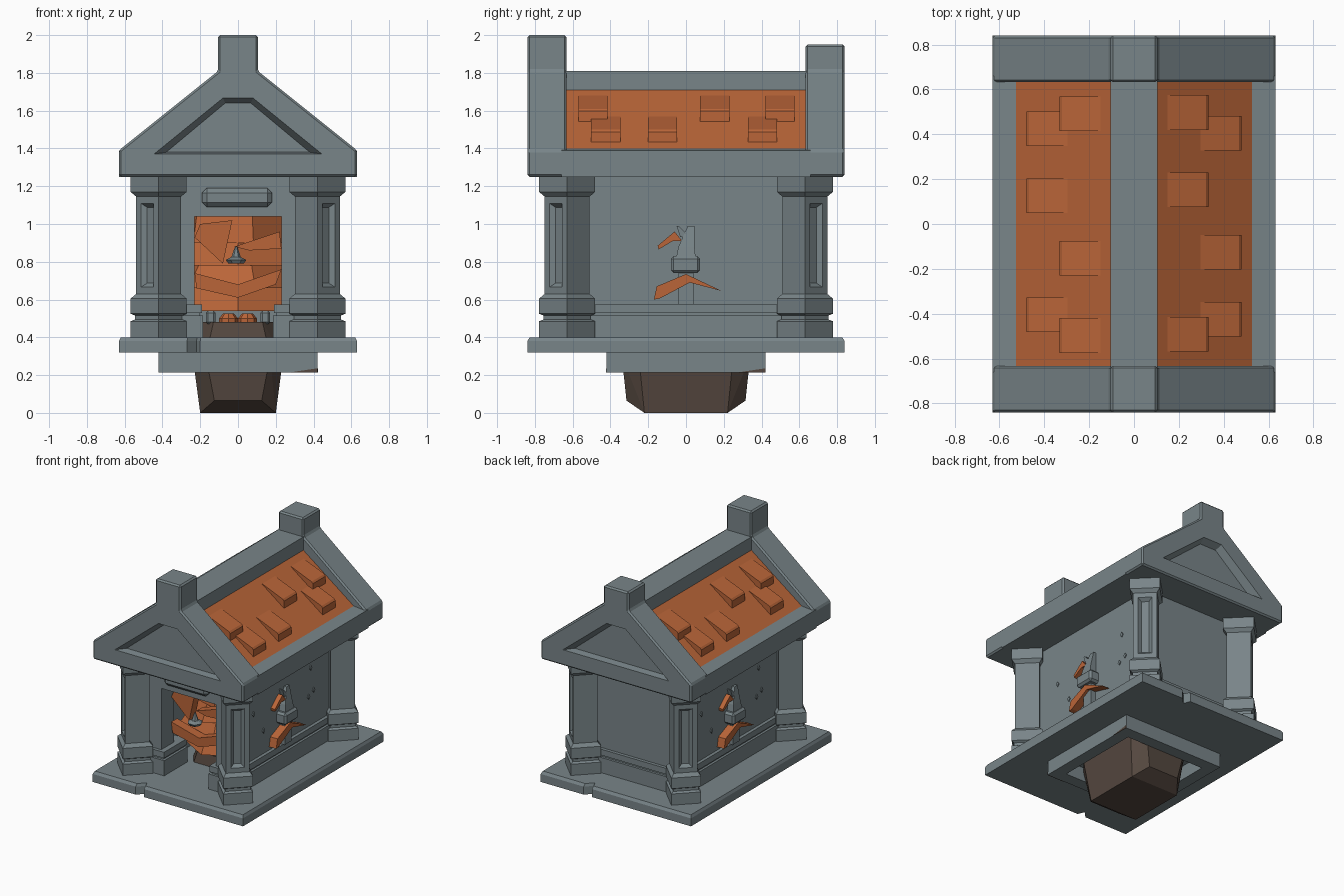
import bpy, bmesh, math
from mathutils import Vector

if "Cube" in bpy.data.objects:
    bpy.data.objects.remove(bpy.data.objects["Cube"])


def material(name, rgb):
    m = bpy.data.materials.new(name)
    m.use_nodes = True
    m.diffuse_color = (*rgb, 1)
    m.node_tree.nodes["Principled BSDF"].inputs["Base Color"].default_value = (*rgb, 1)
    return m


stone = material("blue grey stone", (0.19, 0.234, 0.249))
orange = material("burnt orange", (0.49, 0.13, 0.04))
brown = material("dark brown", (0.09, 0.064, 0.05))


def finish(name, bm, mats, bevel=0):
    bmesh.ops.recalc_face_normals(bm, faces=bm.faces)
    me = bpy.data.meshes.new(name)
    bm.to_mesh(me)
    bm.free()
    for m in mats:
        me.materials.append(m)
    ob = bpy.data.objects.new(name, me)
    bpy.context.collection.objects.link(ob)
    if bevel:
        mod = ob.modifiers.new("edge bevel", 'BEVEL')
        mod.width = bevel
        mod.segments = 1
    return ob


def loft_mesh(sections):
    """Skin matching point loops, with a cap at each end."""
    bm = bmesh.new()
    rows = [[bm.verts.new(p) for p in s] for s in sections]
    n = len(rows[0])
    for a, b in zip(rows, rows[1:]):
        for i in range(n):
            j = (i + 1) % n
            bm.faces.new((a[i], a[j], b[j], b[i]))
    bm.faces.new(rows[0])
    bm.faces.new(rows[-1])
    bmesh.ops.recalc_face_normals(bm, faces=bm.faces)
    return bm


def loft(name, sections, mat, bevel=0):
    return finish(name, loft_mesh(sections), [mat], bevel)


def box(name, x, y, z, mat=stone, bevel=0):
    loop = [(x[0], y[0]), (x[1], y[0]), (x[1], y[1]), (x[0], y[1])]
    return loft(name, [[(a, b, h) for a, b in loop] for h in z], mat, bevel)


def ring(r, z, n=6, cx=0, cy=0, turn=0):
    return [(cx + r * math.cos(turn + i * math.tau / n),
             cy + r * math.sin(turn + i * math.tau / n), z) for i in range(n)]


def along_y(profile, y):
    return [(x, y, z) for x, z in profile]


def along_x(profile, x):
    return [(x, y, z) for y, z in profile]


def mirrored(half):
    return half + [(-x, z) for x, z in reversed(half)]


# Foundation slab with a chipped edge front and back, chamfered on top
edge = [(-.63, -.84), (-.27, -.84), (-.22, -.79), (-.2, -.84), (.63, -.84)]
outline = edge + [(-x, -y) for x, y in edge]
loft("foundation_slab", [[(x * k, y * k, z) for x, y in outline]
                         for z, k in ((.32, 1), (.38, 1), (.4, .985))], stone)

# Open frame under the slab, with a stained corner
for s in (-1, 1):
    box("under_frame_side", sorted((s * .33, s * .42)), (-.42, .42), (.215, .325))
    box("under_frame_end", (-.33, .33), sorted((s * .33, s * .42)), (.215, .325))
STAIN = [(.28, .215), (.42, .215), (.42, .236)]
loft("frame_stain_front", [along_y(STAIN, y) for y in (-.424, -.418)], brown)
loft("frame_stain_side", [along_x(STAIN, x) for x in (.418, .424)], brown)

# Faceted hanging pot
bm = bmesh.new()
for x, y, z in [(.2, .22, 0), (.125, .315, .065), (.24, .25, .3), (.17, .34, .3),
                (.19, .21, .48), (.13, .3, .48)]:
    for sx in (-1, 1):
        for sy in (-1, 1):
            bm.verts.new((sx * x, sy * y, z))
bmesh.ops.convex_hull(bm, input=bm.verts)
bmesh.ops.dissolve_limit(bm, angle_limit=.02, verts=bm.verts, edges=bm.edges)
finish("hanging_pot", bm, [brown])

# Walls with a front doorway
WX, WY = .38, .59
for s in (-1, 1):
    box("side_wall", sorted((s * .32, s * WX)), (-WY, WY), (.39, 1.27))
    box("door_jamb", sorted((s * .23, s * .35)), (-WY, -.44), (.39, 1.27))
box("door_lintel", (-.24, .24), (-WY, -.44), (1.04, 1.27))
box("back_wall", (-.35, .35), (.5, WY), (.39, 1.27))
box("door_plaque", (-.19, .18), (-.635, -.57), (1.09, 1.19), bevel=.025)

# Two-step skirting around the walls and through the doorway
for z, out in (((.39, .515), .03), ((.515, .53), .012), ((.53, .575), .025)):
    for s in (-1, 1):
        box("side_skirting", sorted((s * .35, s * (WX + out))), (-WY, WY), z)
        box("front_skirting", sorted((s * (.215 - out), s * WX)), (-WY - out, -.34), z)
    box("back_skirting", (-WX, WX), (.52, WY + out), z)

# Square corner pillars turned diagonally, with a grooved outer face
LEVELS = [(.39, .021), (.485, .021), (.495, .004), (.515, .004), (.525, .021),
          (.605, .021), (.63, 0), (1.145, 0), (1.17, .021), (1.26, .021)]


def pillar(sx, sy):
    def corner(u, t, z):
        return (sx * (u + t) / math.sqrt(2), sy * (u - t) / math.sqrt(2), z)
    sections = []
    for z, e in LEVELS:
        u0, u1, t0, t1 = .657 - e, .827 + e, -.231 - e, -.065 + e
        sections.append([corner(u, t, z) for u, t in ((u0, t0), (u1, t0), (u1, t1), (u0, t1))])
    bm = loft_mesh(sections)
    out = Vector((sx, sy, 0)).normalized()
    panel = max((f for f in bm.faces if f.normal.dot(out) > .95), key=lambda f: f.calc_area())
    bmesh.ops.inset_region(bm, faces=[panel], thickness=.05, depth=0)
    bmesh.ops.inset_region(bm, faces=[panel], thickness=.03, depth=-.025)
    finish("corner_pillar", bm, [stone])


for sx in (-1, 1):
    for sy in (-1, 1):
        pillar(sx, sy)

# Roof core: stone eaves and ridge, orange slopes
roof = mirrored([(.63, 1.25), (.63, 1.39), (.527, 1.4), (.105, 1.71), (.105, 1.81)])
bm = loft_mesh([along_y(roof, y) for y in (-.66, .66)])
for f in bm.faces:
    f.material_index = int(abs(f.normal.x) > .3 and f.normal.z > .3)
finish("roof", bm, [stone, orange])


# Gable ends with a chimney-like peak and a recessed panel
def gable(name, s, top):
    shape = mirrored([(.63, 1.25), (.63, 1.39), (.105, 1.81), (.105, top)])
    ob = loft(name, [along_y(shape, s * y) for y in (.632, .84)], stone, .011)
    outer = mirrored([(.45, 1.37), (.08, 1.67)])
    inner = mirrored([(.38, 1.38), (.068, 1.64)])
    cutter = loft("panel_cutter", [along_y(outer, s * .845), along_y(inner, s * .79)], stone)
    cutter.hide_render = True
    mod = ob.modifiers.new("panel", 'BOOLEAN')
    mod.operation = 'DIFFERENCE'
    mod.solver = 'EXACT'
    mod.object = cutter
    bpy.context.view_layer.objects.active = ob
    for m in list(ob.modifiers):
        bpy.ops.object.modifier_apply(modifier=m.name)
    bpy.data.objects.remove(cutter)


gable("front_gable", -1, 2.0)
gable("back_gable", 1, 1.95)

# Raised roof tiles, repeated by a half turn on the other slope
TILE = [(.15, 1.68), (.322, 1.61), (.333, 1.597), (.333, 1.535), (.15, 1.665)]
for s in (-1, 1):
    for low, y in ((0, .497), (1, .405), (0, .152), (1, -.125), (1, -.425), (0, -.492)):
        loft("roof_tile", [[(s * (x + low * .147), s * (y + d), z - low * .11) for x, z in TILE]
                           for d in (-.077, .077)], orange)

# Side wall ornaments: stone bracket, orange blades and wall chips
LOWER = [(-.17, .6), (-.155, .67), (0, .735), (.19, .645), (.02, .69), (-.14, .605)]
UPPER = [(-.15, .885), (-.06, .96), (-.02, .91), (-.07, .91), (-.145, .865)]
for s in (-1, 1):
    def pair(a, b):
        return sorted((s * a, s * b))
    box("bracket_stem", pair(.36, .42), pair(-.04, .04), (.575, .75))
    box("bracket_collar", pair(.35, .455), pair(-.08, .075), (.74, .83), bevel=.015)
    loft("bracket_spike", [[(s * x, s * y, z) for x, y in ((.36, a), (b, a), (b, c), (.36, c))]
                           for z, a, b, c in ((.83, -.05, .435, .05), (.88, -.04, .425, .045),
                                              (.99, .01, .4, .045))], stone)
    loft("bracket_thorn", [[(s * x, s * y, z) for x, y in ((.37, a), (.41, a), (.41, b), (.37, b))]
                           for z, a, b in ((.93, -.03, .02), (.99, -.05, -.04))], stone)
    for name, shape, depth in (("lower_blade", LOWER, .44), ("upper_blade", UPPER, .415)):
        loft(name, [[(s * x, s * y, z) for x, y, z in along_x(shape, x)]
                    for x in (.365, depth)], orange)
    for y, z in ((.325, 1.01), (.3, .8), (.36, .83), (-.36, .92), (-.24, .75)):
        loft("wall_chip", [[(s * x, s * (y + a), z + b) for a, b in
                            ((-.015, 0), (0, -.02), (.015, 0), (0, .02))]
                           for x in (.37, .386)], stone)

# Layered faceted flame inside, each tier flaring downward
for i, (z0, z1, r0, r1) in enumerate(((.54, .74, .36, .26), (.66, .86, .37, .24),
                                      (.78, 1.0, .35, .24), (.9, 1.2, .33, .28))):
    turn = -math.pi / 2 + (i % 2) * .25
    loft("flame_tier", [ring(r0, z0, 6, 0, -.08, turn), ring(r1, z1, 6, 0, -.08, turn)], orange)

# Jagged shards in front of the flame, leaning back
SHARDS = [[(-.23, .93), (-.08, .79), (-.03, 1.02), (-.2, 1.0)],
          [(-.02, .88), (.22, .96), (.23, .87), (.06, .86)],
          [(-.23, .74), (0, .68), (.23, .76), (.2, .68), (0, .61), (-.22, .66)]]
for shard in SHARDS:
    loft("flame_shard", [along_y(shard, -.47), along_y(shard, -.4)], orange)

# Small hanging bell, embers and loose stones on the pot
loft("small_bell", [ring(r, z, 6, -.01, -.5) for r, z in
                    ((.04, .79), (.055, .81), (.025, .825), (.006, .88))], stone)
for x in (-.05, .05):
    loft("ember", [ring(r, z, 8, x, -.24) for r, z in
                   ((.05, .47), (.05, .5), (.03, .525))], orange)
for s in (-1, 1):
    box("pot_stone", sorted((s * .12, s * .17)), (-.28, -.2), (.47, .54), bevel=.01)
